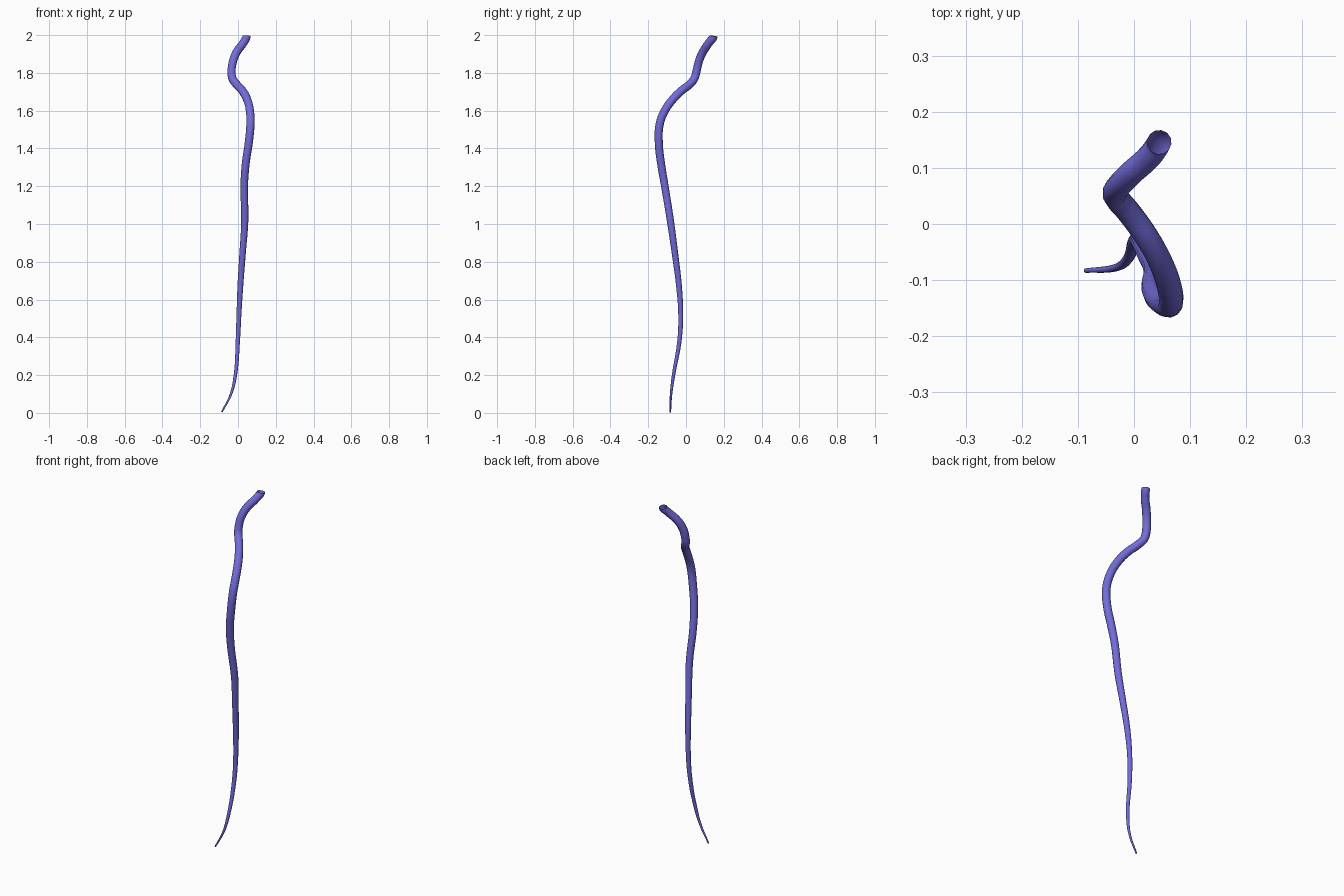
import bpy
from mathutils import Vector

# Path of the strand, tip to thick end: x, y, z, radius
PATH = [
    (-0.086, -0.083, 0.004, 0.004), (-0.037, -0.079, 0.10, 0.0065),
    (-0.014, -0.066, 0.20, 0.009), (-0.001, -0.035, 0.38, 0.0115),
    (0.005, -0.028, 0.52, 0.013), (0.013, -0.038, 0.68, 0.0155),
    (0.024, -0.058, 0.84, 0.017), (0.036, -0.083, 1.02, 0.019),
    (0.033, -0.112, 1.20, 0.020), (0.041, -0.132, 1.32, 0.021),
    (0.057, -0.144, 1.43, 0.0215), (0.066, -0.139, 1.53, 0.022),
    (0.063, -0.112, 1.60, 0.022), (0.050, -0.074, 1.655, 0.022),
    (0.025, -0.027, 1.703, 0.022), (-0.010, 0.022, 1.742, 0.022),
    (-0.030, 0.045, 1.772, 0.022), (-0.034, 0.056, 1.81, 0.022),
    (-0.027, 0.068, 1.86, 0.022), (-0.007, 0.089, 1.91, 0.022),
    (0.029, 0.122, 1.96, 0.022), (0.045, 0.146, 1.995, 0.022),
]

# Tapered tube, open at the thick end
curve = bpy.data.curves.new("strand", 'CURVE')
curve.dimensions = '3D'
curve.bevel_depth = 1.0
curve.bevel_resolution = 4
curve.resolution_u = 5
curve.use_fill_caps = False
spline = curve.splines.new('BEZIER')
spline.bezier_points.add(len(PATH) - 1)
for point, (x, y, z, r) in zip(spline.bezier_points, PATH):
    point.co = (x, y, z)
    point.radius = r
    point.handle_left_type = point.handle_right_type = 'AUTO'

# The rim turns up to lie almost level
end = spline.bezier_points[-1]
end.handle_left_type = end.handle_right_type = 'FREE'
end.handle_left = end.co - Vector((0.001, 0.003, 0.016))
end.handle_right = end.co + Vector((0.001, 0.003, 0.016))

strand = bpy.data.objects.new("strand", curve)
bpy.context.collection.objects.link(strand)
bpy.context.view_layer.objects.active = strand
strand.select_set(True)
bpy.ops.object.convert(target='MESH')
bpy.ops.object.shade_smooth()

# Blue-violet colour
mat = bpy.data.materials.new("violet")
mat.diffuse_color = (0.17, 0.15, 0.70, 1)
strand = bpy.context.object
strand.data.materials.clear()
strand.data.materials.append(mat)
